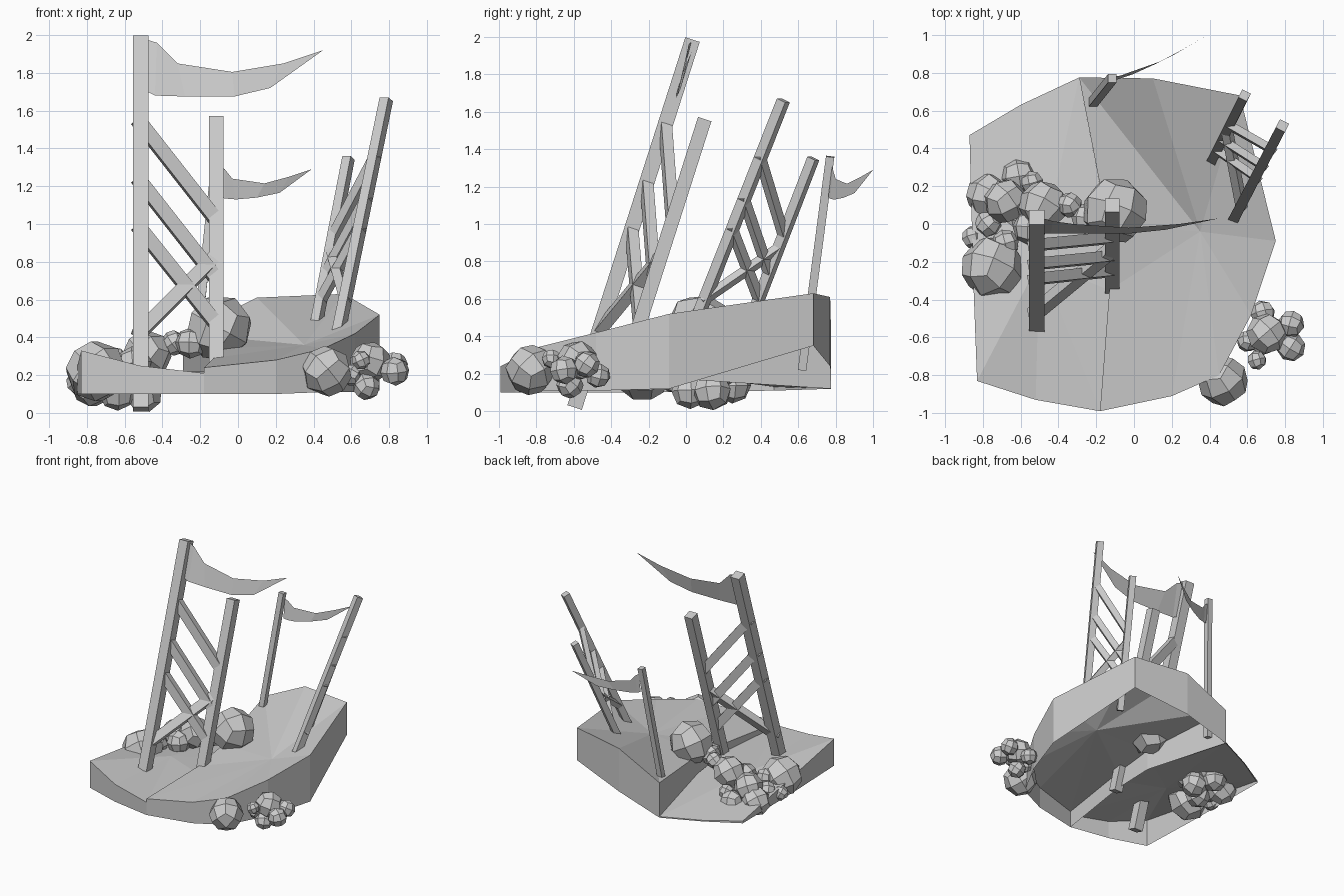
import bpy, bmesh, random
from mathutils import Vector, Euler

if "Cube" in bpy.data.objects:
    bpy.data.objects.remove(bpy.data.objects["Cube"])

random.seed(4)


def make(name, verts, faces):
    me = bpy.data.meshes.new(name)
    me.from_pydata([tuple(v) for v in verts], [], faces)
    bm = bmesh.new()
    bm.from_mesh(me)
    bmesh.ops.recalc_face_normals(bm, faces=bm.faces[:])
    bm.to_mesh(me)
    bm.free()
    ob = bpy.data.objects.new(name, me)
    bpy.context.collection.objects.link(ob)
    return ob


def shell(name, ring, top_mid):
    # ring entries: x, y, bottom z, top z; fanned top plus a skirt, open below
    n = len(ring)
    v = [(x, y, t) for x, y, b, t in ring] + [(x, y, b) for x, y, b, t in ring] + [top_mid]
    f = []
    for i in range(n):
        j = (i + 1) % n
        f += [(i, j, n + j, n + i), (i, j, 2 * n)]
    return make(name, v, f)


def bar(name, a, b, w, ref=(1, 0, 0), d=None):
    a, b, ref = Vector(a), Vector(b), Vector(ref)
    axis = (b - a).normalized()
    s = (ref - axis * ref.dot(axis)).normalized()
    t = axis.cross(s)
    s, t = s * w / 2, t * (d or w) / 2
    v = [p + s * i + t * j for p in (a, b) for i, j in ((-1, -1), (1, -1), (1, 1), (-1, 1))]
    f = [(0, 1, 2, 3), (4, 5, 6, 7)] + [(i, (i + 1) % 4, (i + 1) % 4 + 4, i + 4) for i in range(4)]
    return make(name, v, f)


def tower(name, tall, short, braces, w, bw):
    # two leaning posts with diagonal braces given by z on each post
    at = lambda p, z: Vector(p[0]).lerp(Vector(p[1]), (z - p[0][2]) / (p[1][2] - p[0][2]))
    up = Vector(tall[1]) - Vector(tall[0])
    across = Vector((up.y, -up.x, 0))
    bar(name + "_tall_post", *tall, w * 1.08, across)
    bar(name + "_short_post", *short, w, across)
    lean = across.cross(up)
    for i, (z0, z1) in enumerate(braces):
        a, b = at(tall, z0), at(short, z1)
        e = (b - a).normalized() * w * 0.4
        bar(f"{name}_brace_{i + 1}", a - e, b, bw * .8, lean, bw)


def flag(name, top, low):
    n = len(top)
    return make(name, top + low, [(i, i + 1, n + i + 1, n + i) if i < n - 2 else (i, i + 1, n + i)
                                  for i in range(n - 1)])


def rock(name, x, y, z, r):
    # cube split once and pushed out to a ball
    bm = bmesh.new()
    bmesh.ops.create_cube(bm, size=2)
    bmesh.ops.subdivide_edges(bm, edges=bm.edges[:], cuts=1, use_grid_fill=True)
    rot = Euler([random.uniform(0, 3) for _ in range(3)]).to_matrix()
    for v in bm.verts:
        v.co = rot @ (v.co.normalized() * r * 1.04) + Vector((x, y, z))
    me = bpy.data.meshes.new(name)
    bm.to_mesh(me)
    bm.free()
    bpy.context.collection.objects.link(bpy.data.objects.new(name, me))


# broken ground: raised right half and sloping left half, both hollow underneath
shell("ground_right", [(-.18, -.99, .1, .24), (.2, -.91, .1, .28), (.45, -.8, .11, .34), (.62, -.48, .11, .42),
                       (.75, -.09, .12, .52), (.56, .68, .35, .63), (.1, .77, .24, .61),
                       (-.29, .775, .12, .42), (-.14, 0, .17, .34), (-.13, -.35, .15, .29)],
      (.35, -.04, .36))
shell("ground_left", [(-.18, -.99, .1, .21), (-.13, -.35, .19, .22), (-.15, .05, .17, .19), (-.29, .775, .12, .13),
                      (-.6, .63, .115, .125), (-.87, .47, .11, .13), (-.85, -.3, .1, .25),
                      (-.83, -.83, .1, .33), (-.52, -.93, .1, .25)],
      (-.5, -.2, .22))

# ladder towers
tower("front_tower", ((-.515, -.595, .02), (-.515, .035, 1.985)), ((-.115, -.36, .12), (-.115, .1, 1.56)),
      [(1.53, 1.02), (1.22, .71), (.97, .47), (.43, .83)], .075, .072)
tower("side_tower", ((.52, .01, .37), (.785, .52, 1.66)), ((.395, .3, .37), (.585, .68, 1.35)),
      [(1.35, .94), (1.13, .74), (.97, .6), (.6, .87)], .05, .05)

# lone flag pole at the back
bar("back_pole", (-.235, .62, .22), (-.115, .77, 1.36), .045)

# tattered flags
flag("front_flag",
     [(-.48, .03, 1.975), (-.43, .015, 1.96), (-.32, 0, 1.85), (-.03, -.02, 1.805), (.24, .0, 1.85), (.45, .03, 1.92)],
     [(-.48, -.05, 1.7), (-.44, -.05, 1.68), (-.28, -.05, 1.675), (-.02, -.05, 1.675), (.17, -.03, 1.72)])
flag("back_flag",
     [(-.1, .78, 1.31), (-.07, .785, 1.29), (-.03, .8, 1.24), (.14, .86, 1.215), (.27, .93, 1.25), (.39, 1.0, 1.29)],
     [(-.1, .76, 1.145), (-.07, .77, 1.135), (-.01, .79, 1.13), (.1, .84, 1.14), (.22, .9, 1.165)])

# rock piles
left_rocks = [(-.75, -.23, .22, .16), (-.1, .07, .45, .172), (-.77, .15, .15, .115), (-.61, .25, .14, .095),
              (-.68, .12, .24, .115), (-.48, .1, .31, .125), (-.34, .1, .37, .065), (-.77, 0, .19, .07),
              (-.85, -.07, .16, .06), (-.64, .02, .11, .095), (-.5, .14, .105, .1), (-.25, .03, .37, .08),
              (-.55, -.02, .26, .09), (-.68, -.1, .24, .07), (-.54, .22, .2, .06)]
right_rocks = [(.47, -.83, .22, .13), (.7, -.58, .27, .105), (.83, -.65, .22, .075), (.83, -.53, .25, .07),
               (.68, -.47, .19, .065), (.6, -.62, .2, .055), (.65, -.72, .28, .05), (.68, -.62, .14, .07)]
for side, rocks in (("left", left_rocks), ("right", right_rocks)):
    for i, p in enumerate(rocks):
        rock(f"{side}_rock_{i + 1}", *p)
